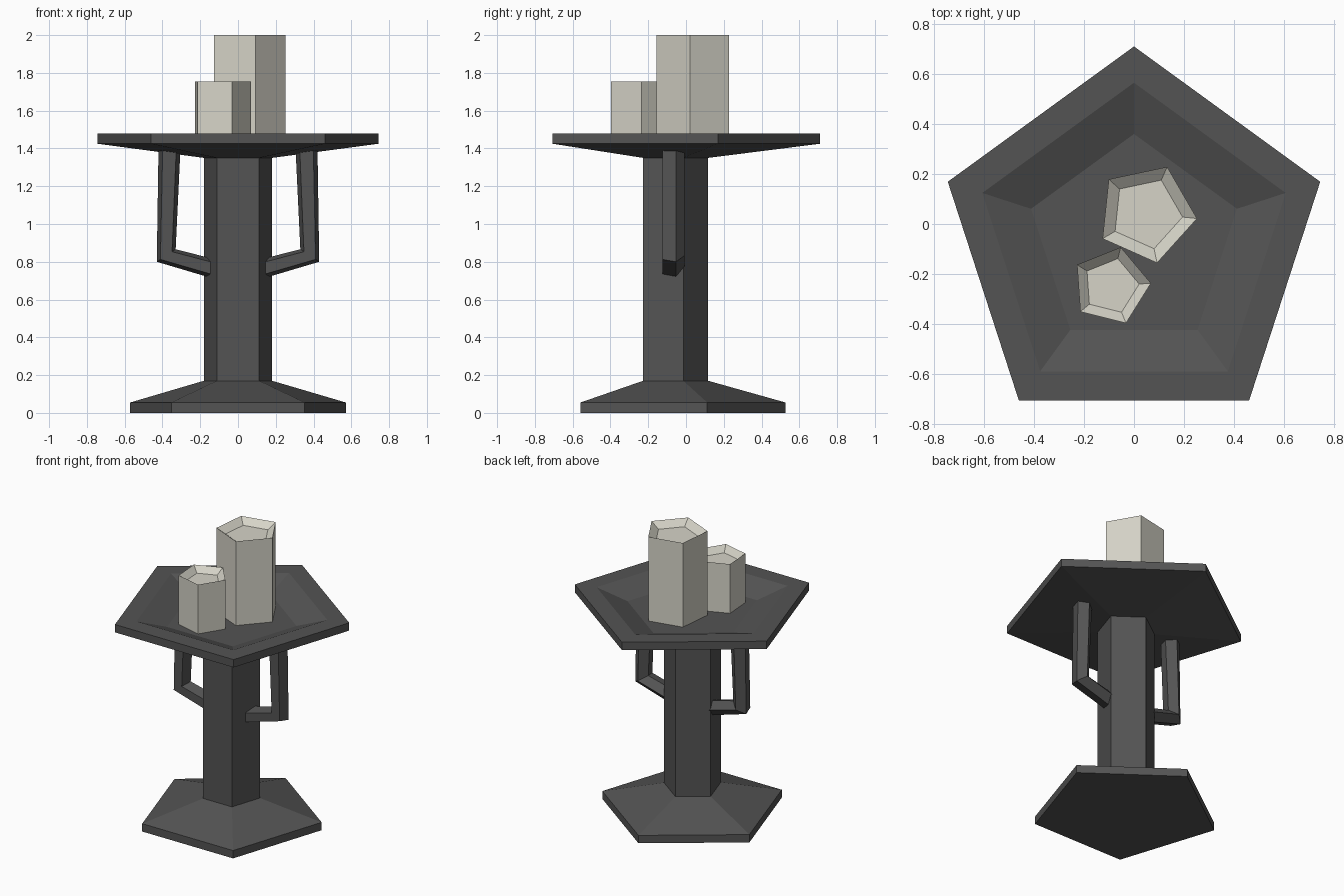
import bpy, bmesh
from math import sin, cos, radians

if "Cube" in bpy.data.objects:
    bpy.data.objects.remove(bpy.data.objects["Cube"])

AXIS_Y = -0.073   # centre of the pentagonal stand


def material(name, rgb):
    m = bpy.data.materials.new(name)
    m.diffuse_color = (*rgb, 1)
    m.use_nodes = True
    m.node_tree.nodes["Principled BSDF"].inputs["Base Color"].default_value = m.diffuse_color
    return m


iron = material("dark iron", (0.088, 0.088, 0.088))
wax = material("cream wax", (0.67, 0.655, 0.575))


def loft(name, rings, mat):
    """Skin a list of five-point rings and cap both ends."""
    bm = bmesh.new()
    vs = [[bm.verts.new(p) for p in ring] for ring in rings]
    for a, b in zip(vs, vs[1:]):
        for i in range(5):
            j = (i + 1) % 5
            bm.faces.new((a[i], a[j], b[j], b[i]))
    bm.faces.new(vs[0][::-1])
    bm.faces.new(vs[-1])
    bmesh.ops.recalc_face_normals(bm, faces=bm.faces)
    me = bpy.data.meshes.new(name)
    bm.to_mesh(me)
    bm.free()
    me.materials.append(mat)
    ob = bpy.data.objects.new(name, me)
    bpy.context.collection.objects.link(ob)
    return ob


def turned(name, profile, mat, x=0, y=AXIS_Y, start=90):
    """Five-sided turned shape from (radius, height) pairs."""
    angles = [radians(start + 72 * i) for i in range(5)]
    return loft(name, [[(x + r * cos(a), y + r * sin(a), z) for a in angles]
                       for r, z in profile], mat)


# Stand: foot, post and dished tray in one run
turned("stand", [(0.60, 0), (0.60, 0.055), (0.19, 0.17), (0.19, 1.35),
                 (0.783, 1.425), (0.783, 1.48), (0.638, 1.48), (0.433, 1.41)], iron)

# Candles with hollowed tops
for name, x, y, r, inner, top, start in (
        ("tall_candle", 0.05, 0.043, 0.203, 0.145, 2.0, -6),
        ("short_candle", -0.092, -0.248, 0.16, 0.113, 1.755, 4)):
    turned(name, [(r, 1.41), (r, top), (inner, top - 0.04)], wax, x, y, start)

# Bent support arms: (centre x, centre z, half-width vector x, z)
ARM = [(0.10, 0.755, 0.0, -0.053), (0.38, 0.833, 0.05, -0.033), (0.363, 1.39, 0.058, 0.0)]
for side, name in ((-1, "left_arm"), (1, "right_arm")):
    rings = []
    for cx, cz, ux, uz in ARM:
        ring = []
        for i in range(5):
            a = radians(90 + 72 * i)
            k = cos(a) / cos(radians(18))
            ring.append((side * (cx + k * ux), AXIS_Y + 0.065 * sin(a), cz + k * uz))
        rings.append(ring)
    loft(name, rings, iron)
